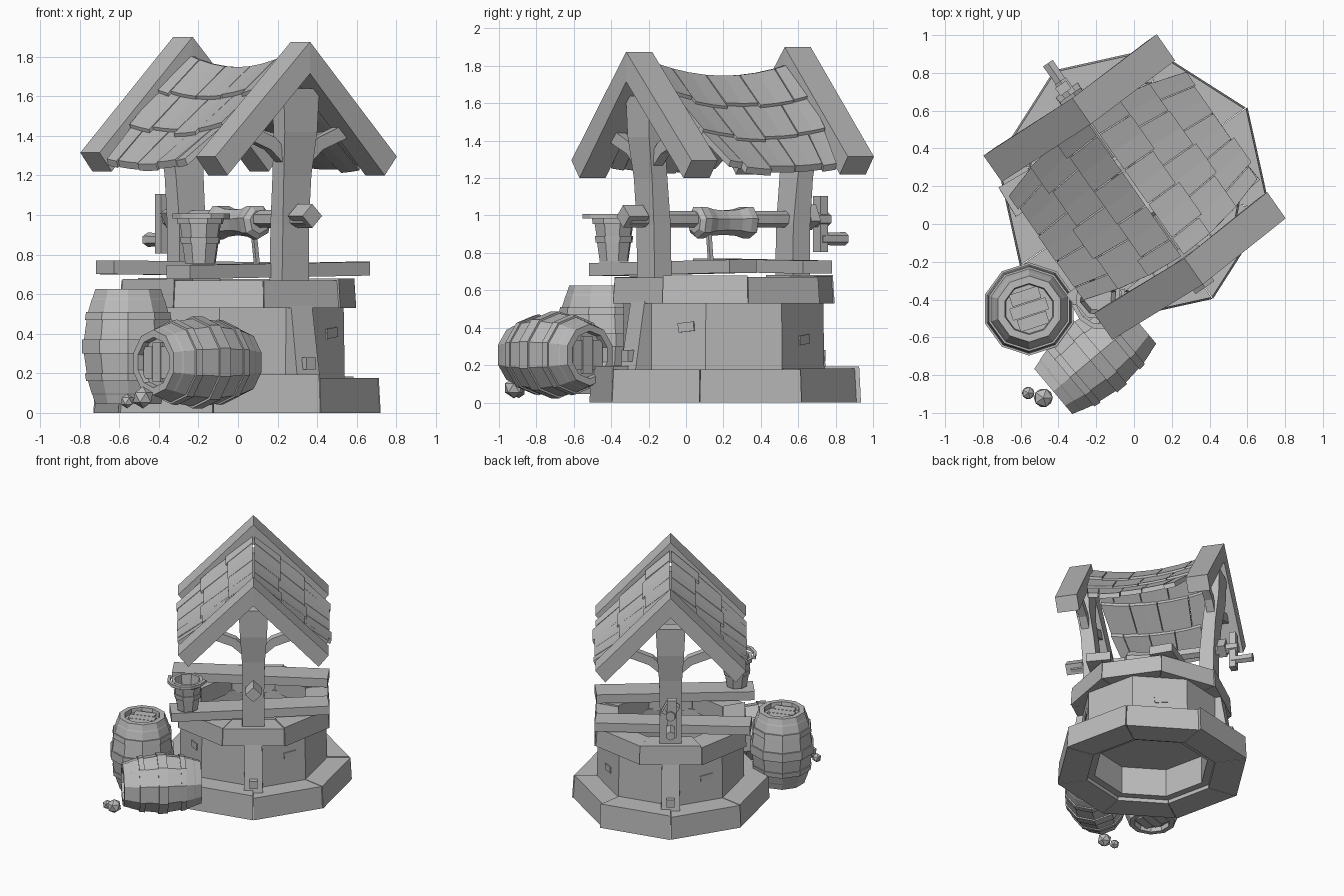
import bpy, bmesh, math, random
from mathutils import Matrix, Vector

random.seed(4)
if "Cube" in bpy.data.objects:
    bpy.data.objects.remove(bpy.data.objects["Cube"])

grey = bpy.data.materials.new("plain_grey")
grey.use_nodes = True
grey.diffuse_color = (0.5, 0.5, 0.5, 1)
grey.node_tree.nodes["Principled BSDF"].inputs["Base Color"].default_value = (0.5, 0.5, 0.5, 1)

# Well frame: local x runs along the ridge, local y down the roof slopes
WELL = Matrix.Translation((0, 0.2, 0)) @ Matrix.Rotation(math.radians(-55), 4, "Z")


def finish(name, bm, matrix=WELL):
    bmesh.ops.recalc_face_normals(bm, faces=bm.faces)
    mesh = bpy.data.meshes.new(name)
    bm.to_mesh(mesh)
    bm.free()
    mesh.materials.append(grey)
    ob = bpy.data.objects.new(name, mesh)
    ob.matrix_world = matrix
    bpy.context.collection.objects.link(ob)


def loft(name, rings, matrix=WELL, caps=True):
    """Skin a list of equal-sized point rings."""
    bm = bmesh.new()
    vs = [[bm.verts.new(p) for p in ring] for ring in rings]
    n = len(rings[0])
    for a, b in zip(vs, vs[1:]):
        for i in range(n):
            j = (i + 1) % n
            bm.faces.new((a[i], a[j], b[j], b[i]))
    if caps:
        bm.faces.new(vs[0])
        bm.faces.new(vs[-1])
    finish(name, bm, matrix)


def box(name, size, loc, rot=(0, 0, 0), matrix=WELL):
    bm = bmesh.new()
    bmesh.ops.create_cube(bm, size=1)
    bmesh.ops.scale(bm, vec=size, verts=bm.verts)
    turn = Matrix.Rotation(rot[2], 4, "Z") @ Matrix.Rotation(rot[1], 4, "Y") @ Matrix.Rotation(rot[0], 4, "X")
    finish(name, bm, matrix @ Matrix.Translation(loc) @ turn)


def lathe(name, profile, sides, matrix, caps=True):
    def ring(r, z):
        return [(r * math.cos(k * math.tau / sides), r * math.sin(k * math.tau / sides), z) for k in range(sides)]
    loft(name, [ring(r, z) for r, z in profile], matrix, caps)


def stone_ring(name, r_out, r_in, z0, z1, start, wobble):
    """Eight separate mitred blocks around the shaft."""
    for k in range(8):
        dr, dz = random.uniform(-wobble, wobble), random.uniform(-wobble, wobble) * 0.8
        rings = []
        for e, side in ((0.003, 0), (-0.003, 1)):
            a = math.radians(start + 45 * (k + side)) + e
            c, s = math.cos(a), math.sin(a)
            rings.append([(r * c, r * s, z) for r, z in
                          ((r_in, z0), (r_out + dr, z0), (r_out + dr - 0.01, z1 + dz), (r_in, z1 + dz))])
        loft(f"{name}_{k + 1}", rings)


# Stonework
stone_ring("base_stone", 0.735, 0.5, 0.0, 0.185, 0, 0.014)
stone_ring("rim_stone", 0.605, 0.42, 0.53, 0.675, 22.5, 0.01)
lathe("shaft_wall", [(0.55, 0.03), (0.542, 0.55), (0.44, 0.55), (0.44, 0.03), (0.55, 0.03)], 8, WELL, caps=False)
lathe("water", [(0.445, 0.26), (0.445, 0.27)], 8, WELL)

# Raised brick chips on every other wall face
for k in range(0, 8, 2):
    a = math.radians(45 * k + 22.5)
    side = random.uniform(-0.1, 0.1)
    loc = (0.504 * math.cos(a) - side * math.sin(a), 0.504 * math.sin(a) + side * math.cos(a), random.uniform(0.3, 0.42))
    box("brick_chip", (0.014, 0.1, 0.05), loc, (0.1, 0, a))

# Planks laid across the rim
box("front_plank", (0.185, 1.18, 0.07), (0.31, -0.03, 0.72), (0.015, 0, 0.08))
box("back_plank", (0.18, 1.16, 0.07), (-0.27, -0.02, 0.73), (-0.01, 0, -0.08))

for end, name in ((1, "front"), (-1, "back")):
    # Post with a waist, leaning outward toward the roof
    rings = []
    for z, u, hu, hv in ((0.5, 0.45, 0.055, 0.085), (0.95, 0.455, 0.055, 0.08),
                         (1.2, 0.475, 0.05, 0.085), (1.42, 0.505, 0.05, 0.1), (1.64, 0.51, 0.05, 0.11)):
        rings.append([(end * (u + a * hu), b * hv, z) for a, b in ((-1, -1), (1, -1), (1, 1), (-1, 1))])
    loft(name + "_post", rings)
    # Foot of the post, and its bolt
    foot = [[(end * u, v, z) for u, v in ((0.45, -w), (out, -w), (out, w), (0.45, w))]
            for z, out, w in ((0.16, 0.625, 0.07), (0.54, 0.56, 0.065))]
    loft(name + "_foot", foot)
    box(name + "_foot_bolt", (0.05, 0.06, 0.06), (end * 0.62, 0, 0.25))
    # Rake boards and braces
    if end > 0:
        top, low, near, far, lean = 1.875, 1.295, 0.43, 0.6, 0.035
    else:
        top, low, near, far, lean = 1.9, 1.315, 0.42, 0.59, -0.02
    for s in (1, -1):
        def outline(u):
            return [(end * (u + lean), 0, top), (end * u, s * 0.56, low),
                    (end * u, s * 0.485, low - 0.095), (end * (u + lean), 0, top - 0.16)]
        loft(name + "_rake_board", [outline(near), outline(far)])
        brace = [[(end * u, s * v, z) for u in (0.46, 0.52) for v, z in (pair if u < 0.5 else pair[::-1])]
                 for pair in (((0.06, 1.24), (0.06, 1.32)), ((0.16, 1.33), (0.13, 1.39)), ((0.34, 1.4), (0.3, 1.46)))]
        loft(name + "_brace", brace)


# Sagging shingle roof that narrows toward the eaves
def roof_point(u, v, lift):
    d = abs(v)
    sag = 0.07 * (u / 0.45) ** 2 * (1 - 1.1 * d)
    return Vector((u * (1 - 0.75 * d * d), v, 1.755 + sag - 0.96 * d + 0.08 * d * d + lift))


for s in (1, -1):
    rows = ((0.008, 0.2), (0.17, 0.385), (0.35, 0.57))
    for r, (v0, v1) in enumerate(rows):
        cuts = [-0.45, -0.25, 0.0, 0.22, 0.45] if r % 2 else [-0.45, -0.33, -0.1, 0.12, 0.34, 0.45]
        for a, b in zip(cuts, cuts[1:]):
            tip = v1 + random.uniform(-0.015, 0.015)
            up = random.uniform(-0.004, 0.004)
            rings = []
            for u in (a + 0.003, (a + b) / 2, b - 0.003):
                rings.append([roof_point(u, s * v0, 0), roof_point(u, s * tip, 0.025 + up),
                              roof_point(u, s * (tip - 0.012), -0.02 + up), roof_point(u, s * v0, -0.04)])
            loft("shingle", rings)

# Windlass: flared drum, thin axle, knob, crank and rope
ALONG = WELL @ Matrix.Translation((0, 0, 0.98)) @ Matrix.Rotation(math.pi / 2, 4, "Y")
lathe("axle", [(0.04, -0.68), (0.045, -0.3), (0.04, 0), (0.045, 0.3), (0.04, 0.62)], 6, ALONG)
lathe("drum", [(0.06, -0.19), (0.088, -0.17), (0.088, -0.13), (0.074, -0.08), (0.068, 0), (0.074, 0.08),
               (0.088, 0.13), (0.088, 0.17), (0.06, 0.19)], 7, ALONG @ Matrix.Translation((0.015, 0, 0)))
box("axle_knob", (0.13, 0.085, 0.085), (0.59, 0, 0.995), (math.pi / 4, 0, 0))
box("back_axle_collar", (0.06, 0.1, 0.1), (-0.56, 0, 0.99), (0.5, 0, 0))
box("crank_arm", (0.05, 0.07, 0.3), (-0.64, -0.01, 0.955))
lathe("crank_handle", [(0.036, -0.795), (0.033, -0.63)], 6, ALONG @ Matrix.Translation((0.105, 0, 0)))
box("rope", (0.022, 0.022, 0.26), (0.11, 0.03, 0.83), (0.12, 0, 0))

# Bucket with bands and a handle folded over the rim
BUCKET = Matrix.Translation((-0.19, -0.385, 0.755)) @ Matrix.Rotation(0.3, 4, "Z")
lathe("bucket", [(0.08, 0), (0.095, 0.1), (0.103, 0.1), (0.107, 0.135), (0.098, 0.135), (0.108, 0.2), (0.12, 0.2),
                 (0.123, 0.235), (0.098, 0.235), (0.075, 0.05)], 8, BUCKET)
arc = []
for k in range(7):
    a = math.pi * (1 + k / 6)
    c, s = math.cos(a), math.sin(a)
    arc.append([(r * c, r * s * 1.2, 0.24 + z) for r, z in ((0.125, -0.012), (0.148, -0.012), (0.148, 0.012), (0.125, 0.012))])
loft("bucket_handle", arc, BUCKET)


# Barrels with raised hoops and recessed lids
def barrel(name, girth, matrix):
    half = [(0.125, 0.255), (0.13, 0.29), (0.168, 0.29), (0.182, 0.245), (0.187, 0.235), (0.205, 0.175),
            (0.215, 0.175), (0.221, 0.135), (0.212, 0.135), (0.226, 0.035), (0.237, 0.035)]
    outline = half + [(r, -z) for r, z in reversed(half)]
    lathe(name, [(r * girth, z) for r, z in outline], 10, matrix)
    for end in (1, -1):
        for k in (-1, 0, 1):
            box(name + "_lid_board", (0.2 - 0.04 * abs(k), 0.066, 0.016), (0, k * 0.07, end * 0.262), matrix=matrix)


barrel("standing_barrel", 1.04, Matrix.Translation((-0.555, -0.45, 0.335)) @ Matrix.Rotation(math.pi / 10, 4, "Z"))
barrel("lying_barrel", 0.98, Matrix.Translation((-0.205, -0.7, 0.255)) @ Matrix.Rotation(math.radians(40), 4, "Z")
       @ Matrix.Rotation(math.pi / 2, 4, "Y"))

# Loose pebbles
for x, y, z, r in ((-0.48, -0.92, 0.078, 0.056), (-0.56, -0.895, 0.06, 0.037)):
    bm = bmesh.new()
    bmesh.ops.create_icosphere(bm, subdivisions=1, radius=r)
    finish("pebble", bm, Matrix.Translation((x, y, z)))
